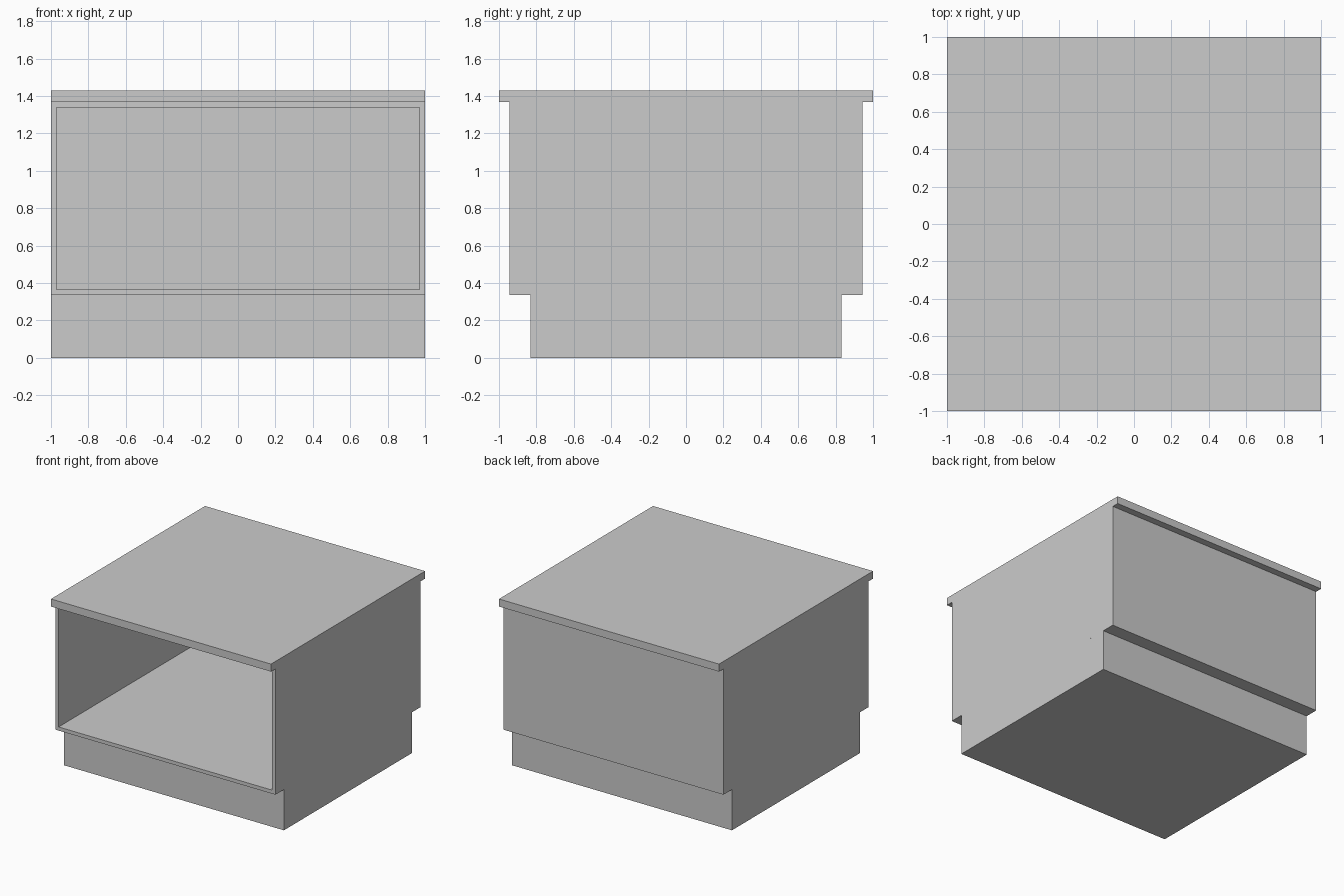
import bpy, bmesh
from mathutils import Vector

if "Cube" in bpy.data.objects:
    bpy.data.objects.remove(bpy.data.objects["Cube"])


def box(name, half_y, z0, z1):
    """Full-width box, centred on x and y."""
    bm = bmesh.new()
    bmesh.ops.create_cube(bm, size=1)
    bmesh.ops.scale(bm, vec=(2, 2 * half_y, z1 - z0), verts=bm.verts)
    bmesh.ops.translate(bm, vec=(0, 0, (z0 + z1) / 2), verts=bm.verts)
    mesh = bpy.data.meshes.new(name)
    bm.to_mesh(mesh)
    bm.free()
    obj = bpy.data.objects.new(name, mesh)
    bpy.context.collection.objects.link(obj)
    return obj


WALL = 0.042
BODY_HALF_Y = 0.943

# Recessed plinth and overhanging top
box("plinth", 0.832, 0, 0.335)
box("top_panel", 1.0, 1.368, 1.43)

# Cabinet body, open at the front
body = box("cabinet_body", BODY_HALF_Y, 0.335, 1.368)
bm = bmesh.new()
bm.from_mesh(body.data)
bm.normal_update()
front = min(bm.faces, key=lambda f: f.calc_center_median().y)
bmesh.ops.inset_region(bm, faces=[front], thickness=WALL)

# Push the inset face back to form the cavity
ext = bmesh.ops.extrude_discrete_faces(bm, faces=[front])
bmesh.ops.translate(bm, vec=Vector((0, 2 * BODY_HALF_Y - WALL, 0)),
                    verts=ext["faces"][0].verts)
bmesh.ops.recalc_face_normals(bm, faces=bm.faces)
bm.to_mesh(body.data)
bm.free()
